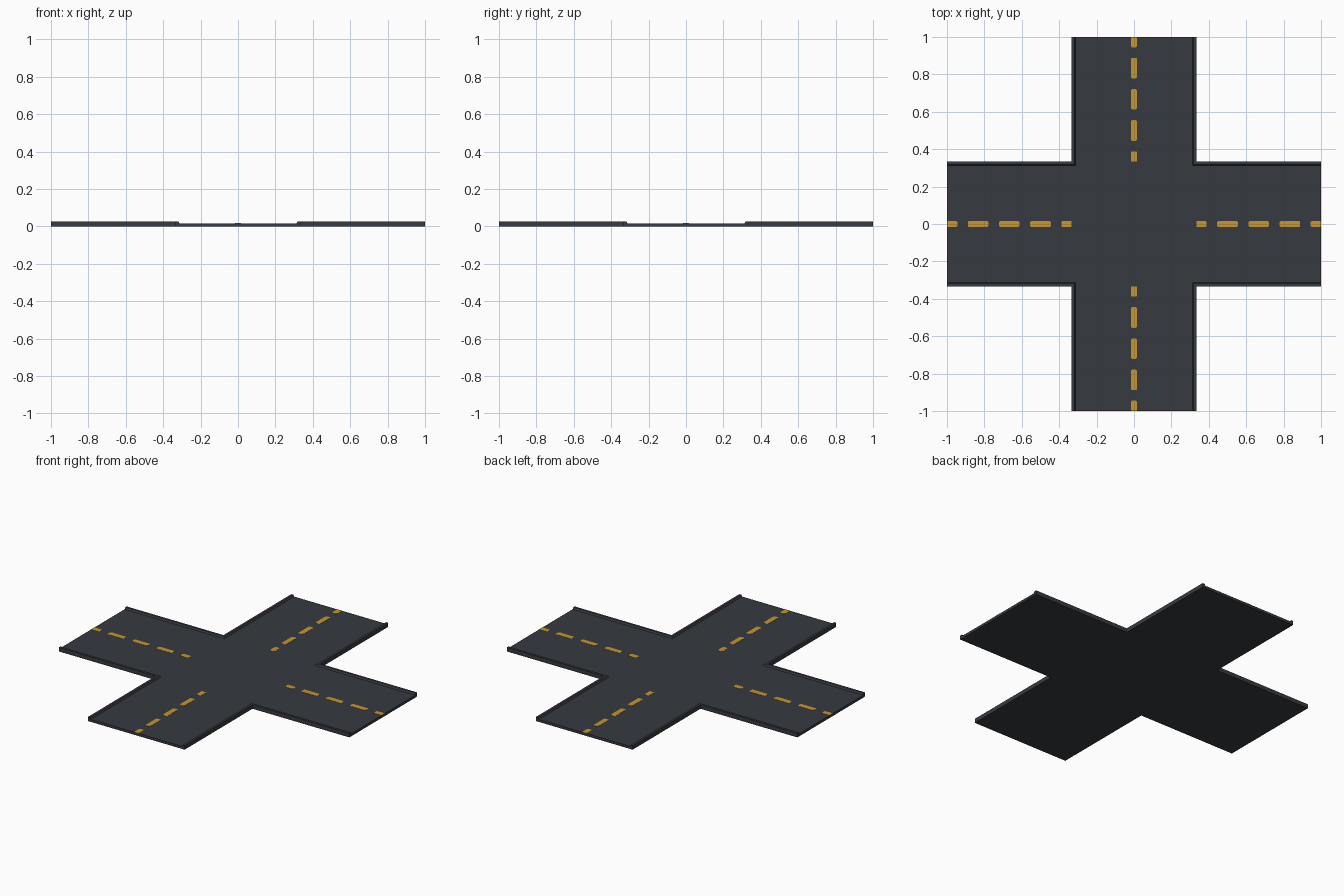
import bpy, bmesh

if "Cube" in bpy.data.objects:
    bpy.data.objects.remove(bpy.data.objects["Cube"])

W_IN, W_OUT = 0.313, 0.333      # road half width, outer curb half width
Z_ROAD, Z_CURB = 0.016, 0.026   # road surface, curb top


def material(name, rgb):
    m = bpy.data.materials.new(name)
    m.diffuse_color = (*rgb, 1)
    m.use_nodes = True
    m.node_tree.nodes["Principled BSDF"].inputs["Base Color"].default_value = m.diffuse_color
    return m


asphalt = material("dark asphalt", (0.037, 0.042, 0.051))
yellow = material("lane yellow", (0.578, 0.305, 0.026))


def finish(name, bm, mat):
    bmesh.ops.recalc_face_normals(bm, faces=bm.faces)
    me = bpy.data.meshes.new(name)
    bm.to_mesh(me)
    bm.free()
    me.materials.append(mat)
    ob = bpy.data.objects.new(name, me)
    bpy.context.collection.objects.link(ob)
    return ob


def prism(bm, outline, z0, z1):
    face = bm.faces.new([bm.verts.new((x, y, z0)) for x, y in outline])
    top = bmesh.ops.extrude_face_region(bm, geom=[face], use_keep_orig=True)
    vs = [g for g in top["geom"] if isinstance(g, bmesh.types.BMVert)]
    bmesh.ops.translate(bm, verts=vs, vec=(0, 0, z1 - z0))


def turn(x, y, n):
    for _ in range(n):
        x, y = -y, x
    return x, y


# Road surface: cross-shaped slab
bm = bmesh.new()
w = W_IN
cross = [turn(x, y, n) for n in range(4) for x, y in ((1, -w), (1, w), (w, w))]
prism(bm, cross, 0, Z_ROAD)
# side walls against the curbs are hidden, keep only the outer ends
hidden = [f for f in bm.faces
          if abs(f.normal.z) < 0.5 and max(map(abs, f.calc_center_median())) < 0.9]
bmesh.ops.delete(bm, geom=hidden, context='FACES')
finish("road_surface", bm, asphalt)

# Raised curbs: one profile swept around each inner corner
profile = [(W_IN, 0), (W_OUT, 0), (W_OUT, Z_CURB), (W_IN + 0.006, Z_CURB), (W_IN, Z_ROAD)]
for n in range(4):
    bm = bmesh.new()
    rings = []
    for station in (lambda d: (1, d), lambda d: (d, d), lambda d: (d, 1)):
        rings.append([bm.verts.new((*turn(*station(d), n), z)) for d, z in profile])
    k = len(profile)
    for a, b in zip(rings, rings[1:]):
        for i in range(k):
            j = (i + 1) % k
            bm.faces.new((a[i], a[j], b[j], b[i]))
    bm.faces.new(rings[0])
    bm.faces.new(rings[-1])
    finish(f"curb_{n + 1}", bm, asphalt)

# Dashed centre lines: thin plates with clipped corners, half dashes at both ends
HALF_W, HALF_L, C = 0.016, 0.055, 0.006
for n in range(4):
    bm = bmesh.new()
    for i in range(5):
        mid = (i + 2) / 6
        a, b = max(mid - HALF_L, 1 / 3), min(mid + HALF_L, 1)
        ca = 0 if i == 0 else C
        cb = 0 if i == 4 else C
        h = HALF_W
        pts = [(a, h - ca), (a, ca - h)]
        pts += [(a + ca, -h)] if ca else []
        pts += [(b - cb, -h)] if cb else []
        pts += [(b, cb - h), (b, h - cb)]
        pts += [(b - cb, h)] if cb else []
        pts += [(a + ca, h)] if ca else []
        prism(bm, [turn(x, y, n) for x, y in pts], Z_ROAD, Z_ROAD + 0.001)
    finish(f"lane_dashes_{n + 1}", bm, yellow)
